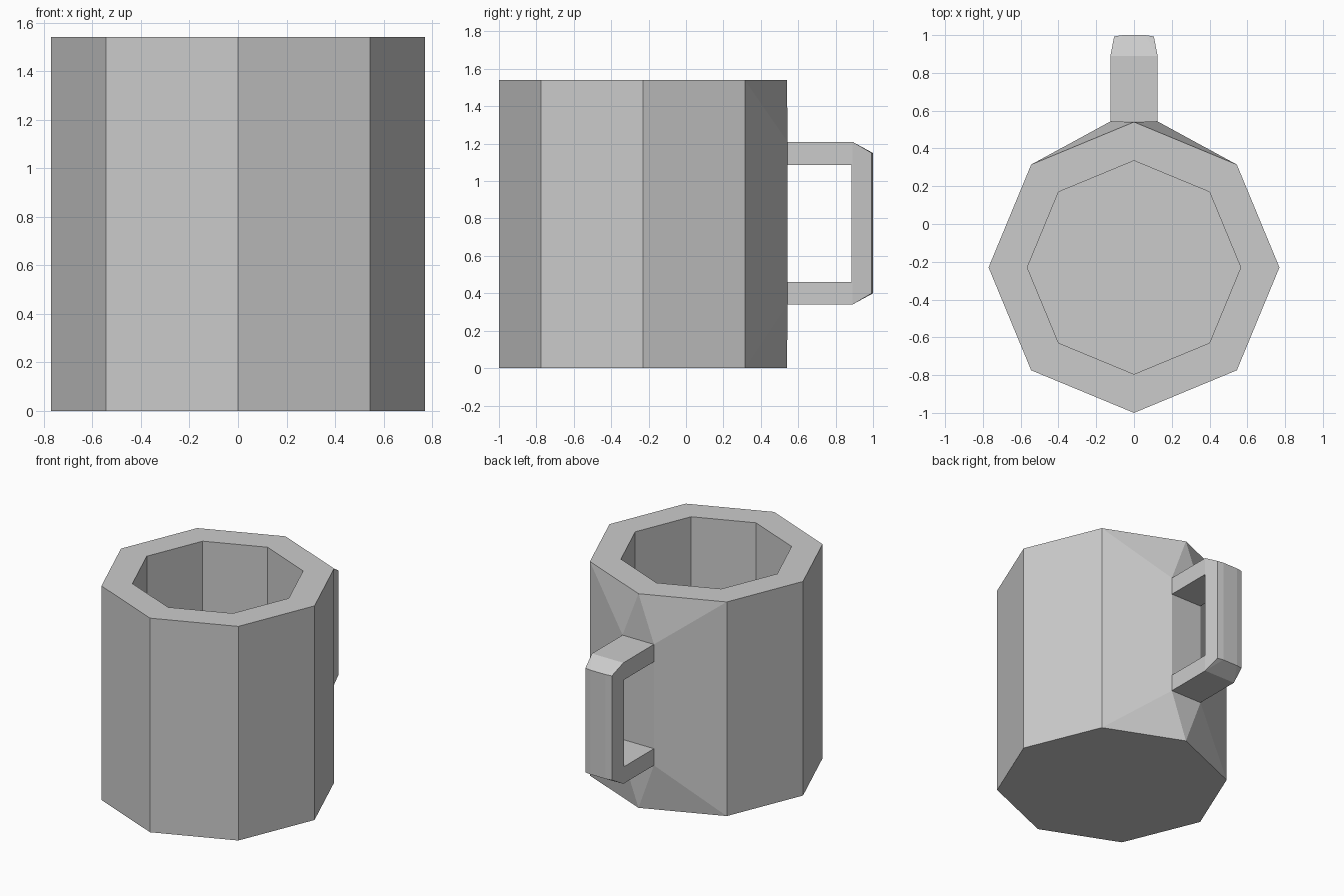
import bpy, bmesh
from math import sin, cos, radians

if "Cube" in bpy.data.objects:
    bpy.data.objects.remove(bpy.data.objects["Cube"])


def hull_object(name, points):
    """Closed convex solid around a handful of points."""
    bm = bmesh.new()
    for p in points:
        bm.verts.new(p)
    bmesh.ops.convex_hull(bm, input=bm.verts[:])
    bmesh.ops.dissolve_limit(bm, angle_limit=radians(0.5), verts=bm.verts[:], edges=bm.edges[:])
    bmesh.ops.recalc_face_normals(bm, faces=bm.faces[:])
    mesh = bpy.data.meshes.new(name)
    bm.to_mesh(mesh)
    bm.free()
    obj = bpy.data.objects.new(name, mesh)
    bpy.context.collection.objects.link(obj)
    return obj


def octagon(radius, z):
    return [(radius * cos(radians(45 * i)), -0.23 + radius * sin(radians(45 * i)), z)
            for i in range(8)]


def box(x, y0, y1, z0, z1):
    return [(sx * x, y, z) for sx in (-1, 1) for y in (y0, y1) for z in (z0, z1)]


def cut(target, cutter):
    mod = target.modifiers.new("cut", 'BOOLEAN')
    mod.operation = 'DIFFERENCE'
    mod.solver = 'EXACT'
    mod.object = cutter
    cutter.hide_render = True
    cutter.hide_viewport = True


# Eight-sided cup whose back flares to a flat pad behind the handle
cup = hull_object("mug_body", octagon(0.77, 0) + octagon(0.77, 1.54)
                  + box(0.125, 0.4, 0.543, 0.34, 1.21))
cavity = hull_object("cavity_cutter", octagon(0.565, 0.07) + octagon(0.565, 1.8))
cut(cup, cavity)

# Square handle with chamfered outer edges, rooted slightly inside the wall
handle = hull_object("handle", box(0.125, 0.5, 0.89, 0.34, 1.21)
                     + box(0.105, 0.89, 0.993, 0.40, 1.15)
                     + box(0.06, 0.89, 1.0, 0.40, 1.15))
window = hull_object("handle_window_cutter", box(0.3, 0.4, 0.885, 0.46, 1.085))
cut(handle, window)
